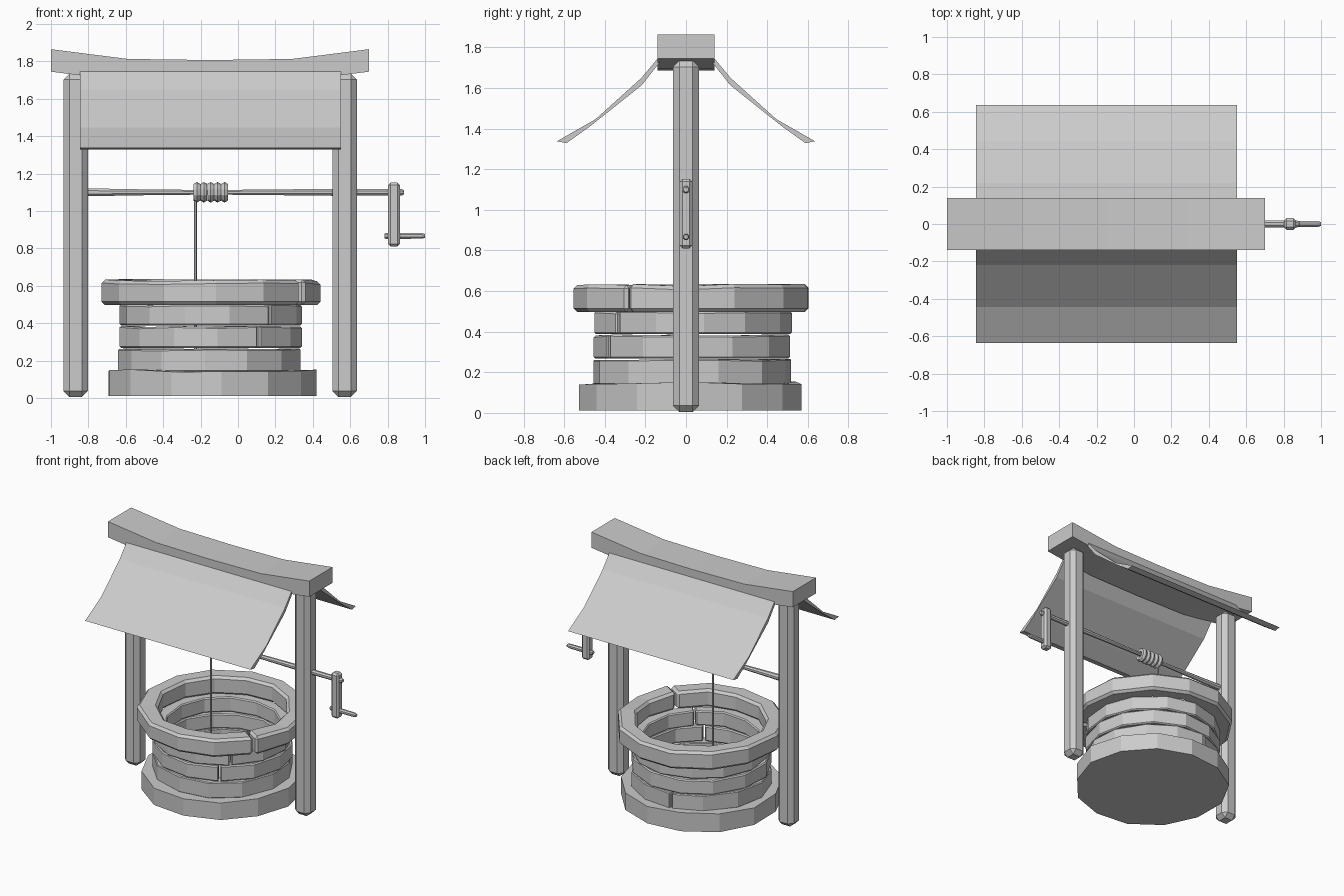
import bpy, bmesh, random
from math import sin, cos, pi, radians

if "Cube" in bpy.data.objects:
    bpy.data.objects.remove(bpy.data.objects["Cube"])

random.seed(4)
CX, CY = -0.147, 0.03


def loft(name, sections, bevel=0.0):
    """Skin a row of equal cross-sections and cap both ends."""
    bm = bmesh.new()
    rows = [[bm.verts.new(p) for p in s] for s in sections]
    n = len(rows[0])
    for a, b in zip(rows, rows[1:]):
        for i in range(n):
            j = (i + 1) % n
            bm.faces.new((a[i], a[j], b[j], b[i]))
    bm.faces.new(rows[0][::-1])
    bm.faces.new(rows[-1])
    bmesh.ops.recalc_face_normals(bm, faces=bm.faces)
    me = bpy.data.meshes.new(name)
    bm.to_mesh(me)
    bm.free()
    ob = bpy.data.objects.new(name, me)
    bpy.context.collection.objects.link(ob)
    if bevel:
        m = ob.modifiers.new("bevel", 'BEVEL')
        m.width = bevel
        m.segments = 1
        m.limit_method = 'ANGLE'
        m.angle_limit = radians(50)
    return ob


def rod_x(name, pts, y, z, sides=8):
    """Turned rod along x from (x, radius) pairs."""
    return loft(name, [[(x, y + r * cos(2 * pi * (k + .5) / sides),
                         z + r * sin(2 * pi * (k + .5) / sides))
                        for k in range(sides)] for x, r in pts])


def box(name, x0, x1, y0, y1, z0, z1, bevel):
    return loft(name, [[(x0, y0, z), (x1, y0, z), (x1, y1, z), (x0, y1, z)]
                       for z in (z0, z1)], bevel)


def stone_ring(name, r_in, r_out, z0, z1, seam, jit, bevel):
    """Thirteen-sided stone course, split by one narrow seam."""
    secs = []
    n = 13
    gap = 0.007 / r_out
    for i in range(n + 1):
        a = radians(seam) + 2 * pi * i / n
        a += gap if i == 0 else -gap if i == n else random.uniform(-.03, .03)
        c, s = cos(a), sin(a)
        ro = r_out + random.uniform(-jit, jit)
        ri = r_in + random.uniform(-jit, jit)
        zt = z1 + random.uniform(-jit, jit) * .7
        secs.append([(CX + r * c, CY + r * s, z)
                     for r, z in ((ri, z0), (ro, z0), (ro, zt), (ri, zt))])
    return loft(name, secs, bevel)


# Stone well: solid footing, three courses and a wide rim
foot = []
for i in range(13):
    a = radians(-84 + 360 / 13 * i)
    foot.append((a, 0.557 + random.uniform(-.008, .01), random.uniform(-.004, .012)))
loft("footing", [[(CX + r * cos(a), CY - .008 + r * sin(a), z + (dz if z > .1 else 0))
                  for a, r, dz in foot] for z in (0.012, 0.143)])
stone_ring("lower_course", 0.40, 0.49, 0.14, 0.262, 100, .006, .006)
stone_ring("middle_course", 0.40, 0.492, 0.268, 0.382, -58, .006, .008)
stone_ring("upper_course", 0.40, 0.488, 0.388, 0.498, -49, .006, .008)
stone_ring("rim", 0.455, 0.59, 0.497, 0.63, -33, .009, .018)

# Posts
for name, x in (("left_post", -0.868), ("right_post", 0.57)):
    box(name, x - .065, x + .065, -.065, .065, 0.005, 1.735, .032)

# Sagging ridge beam
top = [(-1, 1.865), (-.59, 1.813), (-.15, 1.807), (.29, 1.813), (.7, 1.865)]
loft("ridge_beam", [[(x, -.14, z - .12), (x, .14, z - .12), (x, .14, z), (x, -.14, z)]
                    for x, z in top])

# Curved roof panels
outer = [(.115, 1.776), (.22, 1.65), (.445, 1.447), (.636, 1.338)]
inner = [(.588, 1.329), (.472, 1.412), (.217, 1.615), (.115, 1.745)]
for name, s in (("front_roof", -1), ("back_roof", 1)):
    loft(name, [[(x, s * y, z) for y, z in outer + inner] for x in (-.845, .55)])

# Windlass axle, rope coil and hanging rope
rod_x("axle", [(-.82, .023), (-.5, .017), (-.15, .013), (.15, .016), (.5, .02),
               (.875, .019), (.887, .012)], 0, 1.1)
for i in range(5):
    bpy.ops.mesh.primitive_torus_add(
        major_segments=10, minor_segments=6, major_radius=.034, minor_radius=.021,
        location=(-.22 + .037 * i, 0, 1.1), rotation=(0, pi / 2, 0))
    bpy.context.object.name = "rope_coil"
loft("rope", [[(-.228 + .008 * cos(k * pi / 3), .008 * sin(k * pi / 3), z)
               for k in range(6)] for z in (.14, 1.08)])

# Crank
box("crank_arm", .802, .866, -.031, .031, .81, 1.153, .014)
rod_x("crank_handle", [(.783, .013), (.79, .018), (.985, .016), (1.0, .011)], 0, .867)
